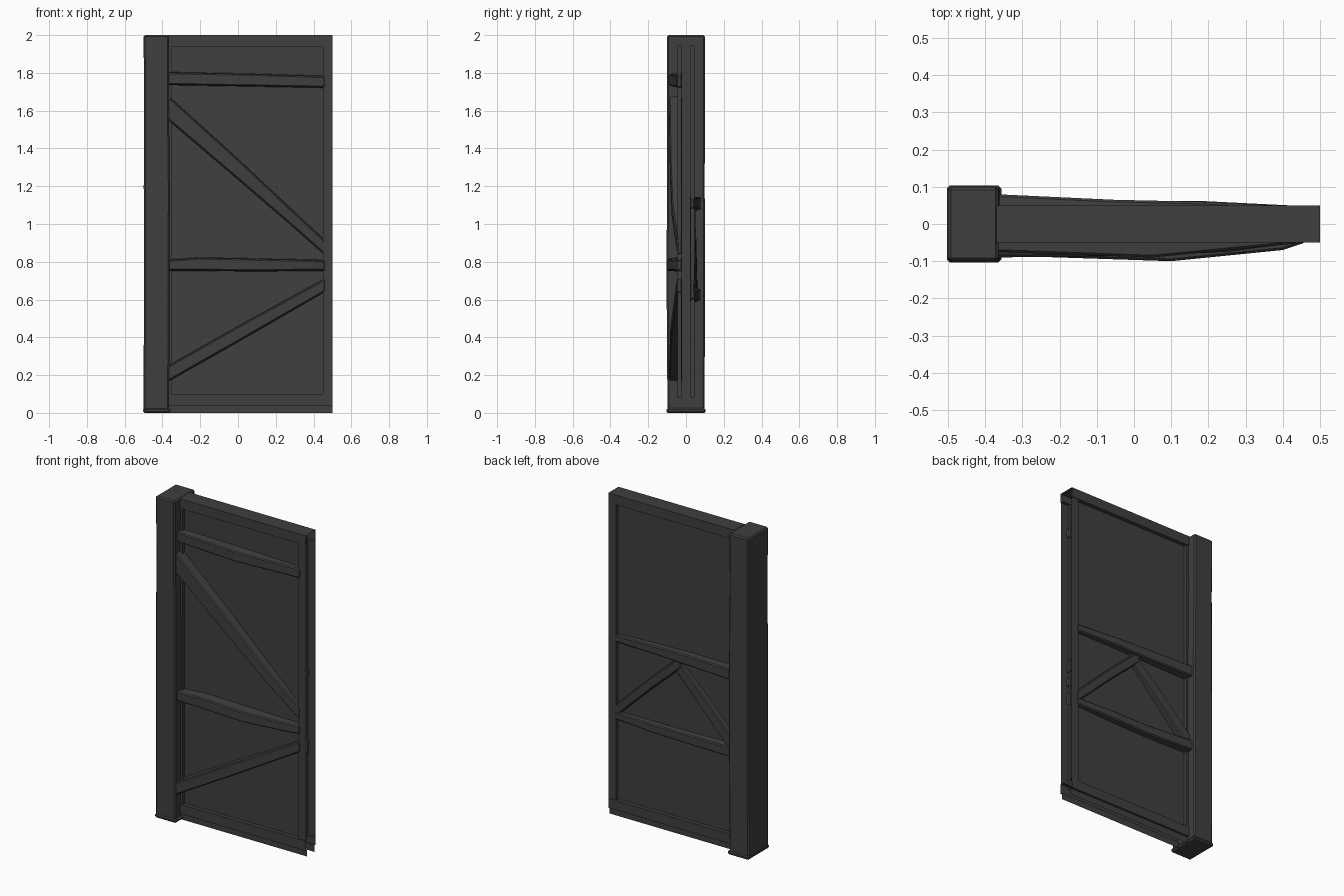
import bpy, bmesh

if "Cube" in bpy.data.objects:
    bpy.data.objects.remove(bpy.data.objects["Cube"])

mat = bpy.data.materials.new("dark_timber")
mat.diffuse_color = (0.05, 0.05, 0.05, 1)
mat.use_nodes = True
mat.node_tree.nodes["Principled BSDF"].inputs["Base Color"].default_value = mat.diffuse_color


def finish(name, bm, bevel=0.0):
    mesh = bpy.data.meshes.new(name)
    bm.to_mesh(mesh)
    bm.free()
    mesh.materials.append(mat)
    ob = bpy.data.objects.new(name, mesh)
    bpy.context.collection.objects.link(ob)
    if bevel:
        m = ob.modifiers.new("worn_edges", 'BEVEL')
        m.width, m.segments = bevel, 1
        m.limit_method = 'ANGLE'
    return ob


def strip(name, start, end):
    """Open sheet joining two matching polylines."""
    bm = bmesh.new()
    a = [bm.verts.new(p) for p in start]
    b = [bm.verts.new(p) for p in end]
    for i in range(len(a) - 1):
        bm.faces.new((a[i], b[i], b[i + 1], a[i + 1]))
    return finish(name, bm)


def loft(name, rings, bevel):
    """Capped solid through a series of rings."""
    bm = bmesh.new()
    vs = [[bm.verts.new(p) for p in r] for r in rings]
    n = len(vs[0])
    for a, b in zip(vs, vs[1:]):
        for i in range(n):
            bm.faces.new((a[i], a[(i + 1) % n], b[(i + 1) % n], b[i]))
    bm.faces.new(vs[0])
    bm.faces.new(vs[-1])
    bmesh.ops.recalc_face_normals(bm, faces=bm.faces)
    return finish(name, bm, bevel)


def column(name, stations, bevel):
    """Upright timber; stations are (z, x0, x1, y0, y1)."""
    return loft(name, [[(x0, y0, z), (x1, y0, z), (x1, y1, z), (x0, y1, z)]
                       for z, x0, x1, y0, y1 in stations], bevel)


def brace(name, stations, inner):
    """Hewn timber across the wall; stations are (x, z low, z high, outer y)."""
    return loft(name, [[(x, inner, lo), (x, y, lo + 0.004), (x, y, hi - 0.004), (x, inner, hi)]
                       for x, lo, hi, y in stations], 0.006)


# Corner post and its foot
column("corner_post", [(0.0, -0.5, -0.365, -0.098, 0.098),
                       (0.7, -0.498, -0.362, -0.103, 0.101),
                       (1.2, -0.499, -0.361, -0.101, 0.099),
                       (1.65, -0.497, -0.366, -0.1, 0.1),
                       (2.0, -0.5, -0.365, -0.1, 0.1)], 0.008)
column("post_foot", [(0.0, -0.503, -0.357, -0.104, 0.104),
                     (0.025, -0.503, -0.357, -0.104, 0.104)], 0.008)

# Top and bottom rails, open at the joining end
X0, X1 = -0.37, 0.5
top = [(-0.025, 1.94), (-0.05, 1.94), (-0.05, 2), (0.05, 2), (0.05, 1.94), (0.025, 1.94)]
strip("top_rail", [(X0, y, z) for y, z in top], [(X1, y, z) for y, z in top])
bottom = [(0.025, 0.1), (0.05, 0.1), (0.05, 0.04), (0.037, 0.04), (0.037, 0.0)]

# Matching panels, stiles and lower rails on both faces
for s, side in ((-1, "front"), (1, "back")):
    prof = [(s * y, z) for y, z in bottom]
    strip(side + "_bottom_rail", [(X0, y, z) for y, z in prof], [(X1, y, z) for y, z in prof])
    strip(side + "_panel", [(X0, s * 0.025, 0.1), (0.45, s * 0.025, 0.1)],
          [(X0, s * 0.025, 1.94), (0.45, s * 0.025, 1.94)])
    for end, xa, xb in (("outer", 0.45, 0.5), ("inner", -0.35, -0.37)):
        prof = [(xa, s * 0.025), (xa, s * 0.046), (xb, s * 0.046)]
        strip(side + "_" + end + "_stile", [(x, y, 0.08) for x, y in prof],
              [(x, y, 1.945) for x, y in prof])

# Front braces
IN = -0.02
brace("front_upper_crosspiece", [(-0.37, 1.735, 1.805, -0.075), (0.05, 1.728, 1.797, -0.09),
                                 (0.46, 1.72, 1.785, -0.05)], IN)
brace("front_upper_diagonal", [(-0.37, 1.55, 1.68, -0.09), (0.0, 1.235, 1.345, -0.085),
                               (0.25, 1.02, 1.11, -0.075), (0.46, 0.835, 0.915, -0.047)], IN)
brace("front_lower_crosspiece", [(-0.37, 0.752, 0.812, -0.085), (-0.2, 0.752, 0.824, -0.09),
                                 (0.1, 0.748, 0.818, -0.1), (0.4, 0.752, 0.812, -0.07),
                                 (0.46, 0.75, 0.81, -0.05)], IN)
brace("front_lower_diagonal", [(-0.37, 0.165, 0.25, -0.09), (0.0, 0.375, 0.46, -0.083),
                               (0.46, 0.64, 0.712, -0.05)], IN)

# Back braces
brace("back_upper_crosspiece", [(-0.37, 1.07, 1.145, 0.08), (-0.05, 1.075, 1.145, 0.065),
                                (0.18, 1.08, 1.14, 0.06), (0.46, 1.08, 1.13, 0.046)], 0.02)
brace("back_lower_crosspiece", [(-0.37, 0.59, 0.66, 0.078), (-0.05, 0.585, 0.65, 0.062),
                                (0.18, 0.59, 0.65, 0.062), (0.46, 0.6, 0.65, 0.048)], 0.02)
brace("back_left_diagonal", [(0.46, 0.61, 0.69, 0.046), (0.2, 0.86, 0.94, 0.052),
                             (0.0, 1.04, 1.12, 0.05)], 0.02)
brace("back_right_diagonal", [(-0.37, 0.59, 0.7, 0.06), (-0.15, 0.82, 0.92, 0.055),
                              (0.06, 1.03, 1.12, 0.045)], 0.02)
